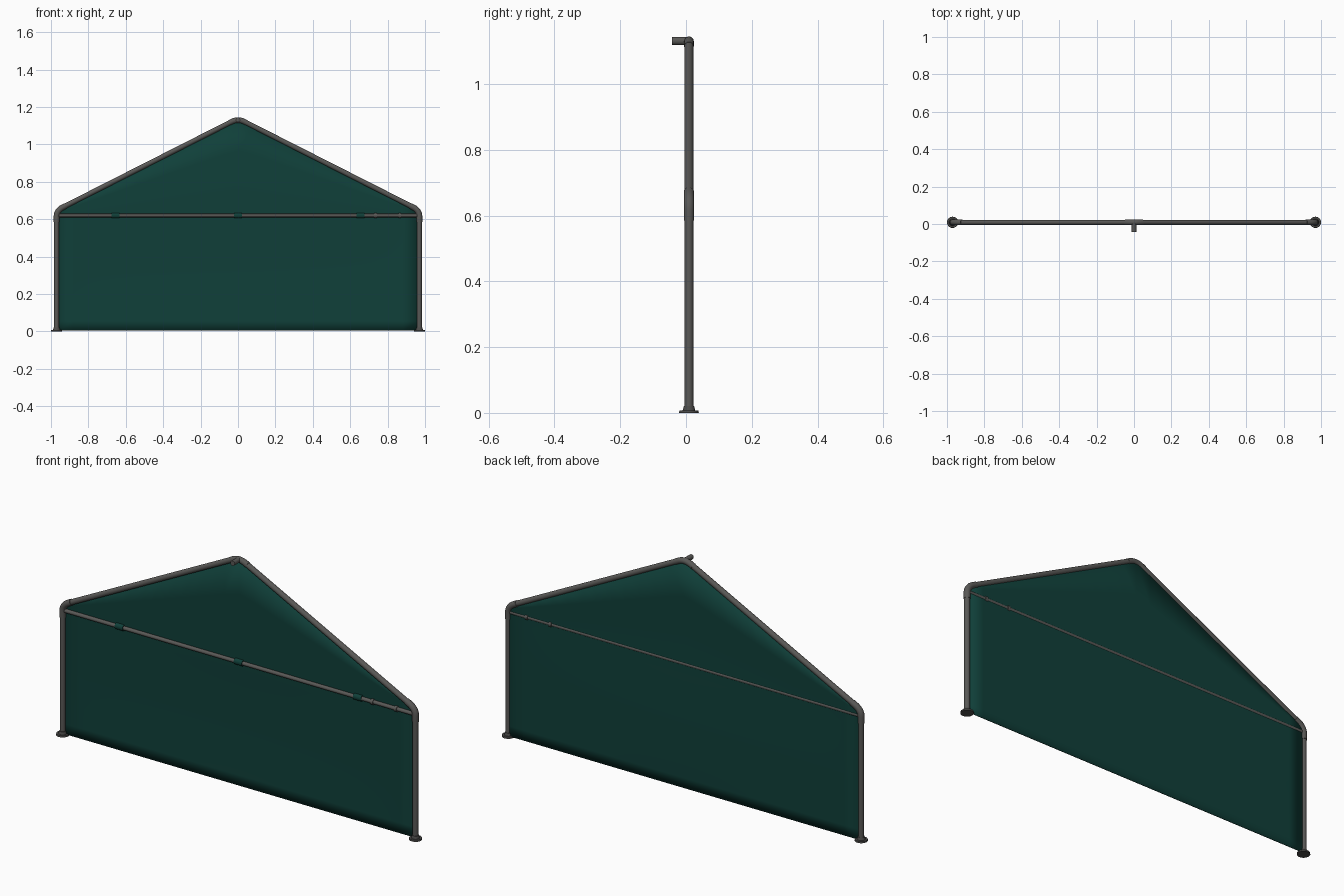
import bpy, bmesh, math
from mathutils import Vector

if "Cube" in bpy.data.objects:
    bpy.data.objects.remove(bpy.data.objects["Cube"])

YC = 0.009          # depth of the pipe centre lines
PX = 0.97           # post position
SLOPE, RIDGE = 0.507, 1.139
BAR_Z = 0.62


def mat(name, col):
    m = bpy.data.materials.new(name)
    m.diffuse_color = (*col, 1)
    m.use_nodes = True
    m.node_tree.nodes["Principled BSDF"].inputs["Base Color"].default_value = m.diffuse_color
    return m


STEEL = mat("grey steel", (0.1, 0.098, 0.093))
DARK = mat("dark steel", (0.07, 0.069, 0.066))
GREEN = mat("dark green fabric", (0.005, 0.05, 0.041))


def finish(ob, name, m, smooth=True):
    ob.name = name
    ob.data.materials.clear()
    ob.data.materials.append(m)
    bpy.ops.object.select_all(action='DESELECT')
    ob.select_set(True)
    bpy.context.view_layer.objects.active = ob
    if smooth:
        bpy.ops.object.shade_smooth_by_angle(angle=math.radians(40))
    return ob


def from_bm(name, bm, m, smooth=True):
    bmesh.ops.recalc_face_normals(bm, faces=bm.faces)
    me = bpy.data.meshes.new(name)
    bm.to_mesh(me)
    bm.free()
    ob = bpy.data.objects.new(name, me)
    bpy.context.collection.objects.link(ob)
    return finish(ob, name, m, smooth)


def pipe(name, pts, r, m=STEEL):
    """Round capped tube swept along a path."""
    cu = bpy.data.curves.new(name, 'CURVE')
    cu.dimensions = '3D'
    cu.bevel_depth = r
    cu.bevel_resolution = 6
    cu.use_fill_caps = True
    sp = cu.splines.new('POLY')
    sp.points.add(len(pts) - 1)
    for p, q in zip(sp.points, pts):
        p.co = (*q, 1)
    ob = bpy.data.objects.new(name, cu)
    bpy.context.collection.objects.link(ob)
    bpy.ops.object.select_all(action='DESELECT')
    ob.select_set(True)
    bpy.context.view_layer.objects.active = ob
    bpy.ops.object.convert(target='MESH')
    return finish(bpy.context.view_layer.objects.active, name, m)


def bend(a, c, b, n=8):
    """Rounded corner from a to b around control point c."""
    a, b, c = Vector(a), Vector(b), Vector(c)
    return [a * (1 - t) ** 2 + c * 2 * t * (1 - t) + b * t * t
            for t in (i / n for i in range(n + 1))]


def rafter(x):
    return (x, YC, RIDGE - SLOPE * abs(x))


# posts, feet, corner elbows and rafters on both sides
for s, side in ((-1, "left"), (1, "right")):
    pipe(side + "_post", [(s * PX, YC, 0.005), (s * PX, YC, 0.6)], 0.0135)
    for nm, r1, r2, z, h in (("foot_plate", 0.03, 0.029, 0, 0.008),
                             ("foot_collar", 0.019, 0.0155, 0.008, 0.013)):
        bpy.ops.mesh.primitive_cone_add(vertices=32, radius1=r1, radius2=r2, depth=h,
                                        location=(s * PX, YC, z + h / 2))
        finish(bpy.context.object, side + "_" + nm, DARK)
    pipe(side + "_elbow",
         [(s * PX, YC, 0.585)] + bend((s * PX, YC, 0.615), rafter(s * PX), rafter(s * 0.935))
         + [rafter(s * 0.92)], 0.0155)
    pipe(side + "_rafter", [rafter(s * 0.93), rafter(s * 0.03)], 0.0135)

# ridge elbow with the stub pointing forward
pipe("ridge_elbow", [rafter(-0.047)] + bend(rafter(-0.035), rafter(0), rafter(0.035))
     + [rafter(0.047)], 0.0147)
pipe("ridge_stub", [(0, YC, 1.131), (0, -0.043, 1.131)], 0.0125)

# cross bar with clamp rings
pipe("cross_bar", [(-PX, YC, BAR_Z), (PX, YC, BAR_Z)], 0.0095)
for i, x in enumerate((0.735, 0.865)):
    pipe("bar_ring_%d" % (i + 1), [(x - 0.007, YC, BAR_Z), (x + 0.007, YC, BAR_Z)], 0.0135)

# fabric loops wrapped round the front of the bar
for i, x in enumerate((-0.655, 0, 0.655)):
    bm = bmesh.new()
    prof = [(0.014, 0.0145)]
    prof += [(YC - 0.012 * math.sin(a), 0.0145 * math.cos(a))
             for a in (math.pi * k / 12 for k in range(13))]
    prof += [(0.014, -0.0145)]
    f = bm.faces.new([bm.verts.new((x - 0.022, y, BAR_Z + z)) for y, z in prof])
    ext = bmesh.ops.extrude_face_region(bm, geom=[f])
    bmesh.ops.translate(bm, vec=(0.044, 0, 0),
                        verts=[v for v in ext['geom'] if isinstance(v, bmesh.types.BMVert)])
    from_bm("fabric_loop_%d" % (i + 1), bm, GREEN)

# gable sheet: a grid under the roof line, slightly slack below the bar
bm = bmesh.new()
NX, NZ, XW = 24, 12, 0.963


def sheet_y(x, z):
    slack = 0.005 * math.sin(math.pi * z / BAR_Z) if z < BAR_Z else 0
    return 0.0145 + slack * (1 - (x / XW) ** 2)


cols = []
for i in range(NX + 1):
    x = -XW + 2 * XW * i / NX
    top = RIDGE - SLOPE * abs(x) - 0.004
    if abs(x) < 0.01:
        top -= 0.008
    zs = [0.004 + (BAR_Z - 0.004) * j / NZ for j in range(NZ + 1)]
    zs += [BAR_Z + (top - BAR_Z) * j / 3 for j in range(1, 4)]
    cols.append([bm.verts.new((x, sheet_y(x, z), z)) for z in zs])
for a, b in zip(cols, cols[1:]):
    for j in range(len(a) - 1):
        bm.faces.new((a[j], b[j], b[j + 1], a[j + 1]))
sheet = from_bm("gable_sheet", bm, GREEN)
sol = sheet.modifiers.new("thickness", 'SOLIDIFY')
sol.thickness = 0.003
sol.offset = 0
